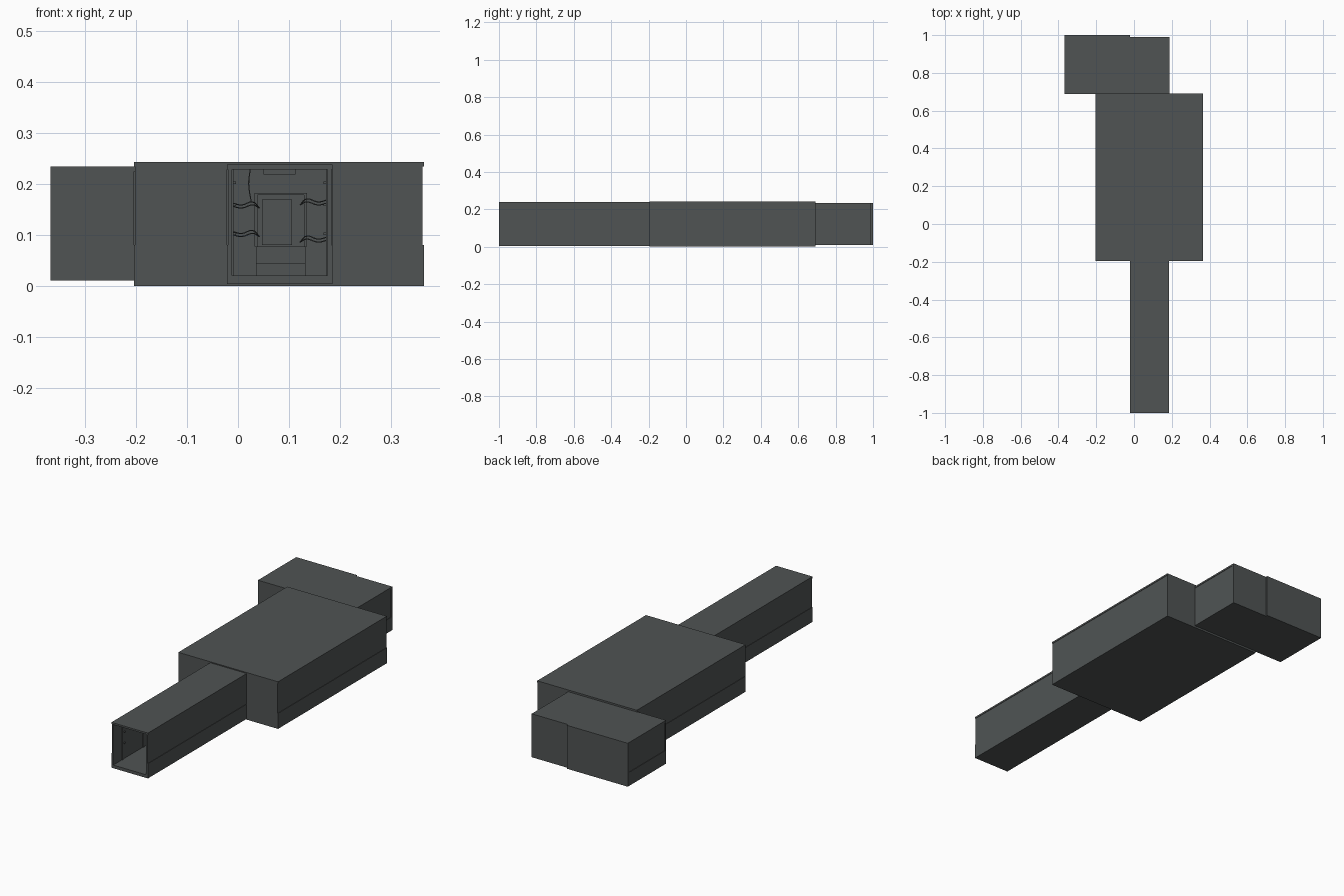
import bpy
import bmesh

if "Cube" in bpy.data.objects:
    bpy.data.objects.remove(bpy.data.objects["Cube"])

grey = bpy.data.materials.new("dark_slate_grey")
grey.use_nodes = True
colour = (0.08, 0.088, 0.088, 1)
grey.diffuse_color = colour
grey.node_tree.nodes["Principled BSDF"].inputs["Base Color"].default_value = colour


def box(name, x, y, z):
    """Axis-aligned block from (low, high) pairs."""
    bm = bmesh.new()
    bmesh.ops.create_cube(bm, size=1)
    for v in bm.verts:
        v.co = [r[0] if c < 0 else r[1] for c, r in zip(v.co, (x, y, z))]
    mesh = bpy.data.meshes.new(name)
    bm.to_mesh(mesh)
    bm.free()
    mesh.materials.append(grey)
    obj = bpy.data.objects.new(name, mesh)
    bpy.context.collection.objects.link(obj)
    return obj


def cable(name, points, radius):
    """Smooth round cable through the points."""
    curve = bpy.data.curves.new(name, "CURVE")
    curve.dimensions = "3D"
    curve.bevel_depth = radius
    curve.bevel_resolution = 1
    curve.resolution_u = 4
    spline = curve.splines.new("BEZIER")
    spline.bezier_points.add(len(points) - 1)
    for bp, p in zip(spline.bezier_points, points):
        bp.co = p
        bp.handle_left_type = bp.handle_right_type = "AUTO"
    curve.materials.append(grey)
    bpy.context.collection.objects.link(bpy.data.objects.new(name, curve))


def side_wall(name, outer, inward, y, z, split):
    """Long wall with a skirting panel and a slightly recessed upper panel."""
    inner = outer + inward * 0.01
    recess = outer + inward * 0.002
    box(name + "_skirting", sorted((outer, inner)), y, (z[0], split))
    box(name + "_upper", sorted((recess, inner)), y, (split, z[1]))


# Entrance corridor, open at the front
CX, CY = (-0.022, 0.186), (-1.0, -0.19)
box("corridor_floor", CX, CY, (0.004, 0.02))
box("corridor_ceiling", CX, CY, (0.229, 0.238))
side_wall("corridor_right_wall", CX[0], 1, CY, (0.02, 0.229), 0.08)
side_wall("corridor_left_wall", CX[1], -1, CY, (0.02, 0.229), 0.08)

# Main hall
HX, HY = (-0.204, 0.365), (-0.195, 0.692)
box("hall_floor", HX, HY, (0, 0.012))
box("hall_ceiling", HX, HY, (0.234, 0.243))
side_wall("hall_right_wall", HX[0], 1, HY, (0.012, 0.234), 0.08)
side_wall("hall_left_wall", HX[1], -1, HY, (0.012, 0.234), 0.08)
for side, x in (("right", (HX[0] + 0.002, CX[0])), ("left", (CX[1], HX[1] - 0.002))):
    box("hall_front_wall_" + side, x, (HY[0], HY[0] + 0.01), (0.012, 0.234))

# Bulkhead at the hall's far end, with a raised doorway
DX, DZ = (0.035, 0.133), (0.077, 0.182)
BY = (0.682, 0.692)
box("bulkhead_right", (HX[0] + 0.002, DX[0]), BY, (0.012, 0.234))
box("bulkhead_left", (DX[1], HX[1] - 0.002), BY, (0.012, 0.234))
box("bulkhead_lintel", DX, BY, (DZ[1], 0.234))
box("bulkhead_sill", DX, BY, (0.012, DZ[0]))
for side, x in (("right", DX[0]), ("left", DX[1])):
    box("door_jamb_" + side, (x - 0.003, x + 0.003), (0.676, 0.692), DZ)
box("door_head", DX, (0.676, 0.692), (DZ[1] - 0.004, DZ[1]))
box("door_landing", DX, (0.6, 0.682), (0.012, DZ[0]))
box("door_step", DX, (0.56, 0.6), (0.012, 0.045))

# Rear cross passage
RX, RY, RZ = (-0.368, 0.188), (0.688, 0.99), (0.01, 0.234)
JOINT = -0.02
box("rear_floor", RX, RY, (RZ[0], 0.02))
box("rear_ceiling", RX, RY, (0.225, RZ[1]))
side_wall("rear_right_wall", RX[0], 1, RY, (0.02, 0.225), 0.08)
side_wall("rear_left_wall", RX[1], -1, RY, (0.02, 0.225), 0.08)
box("rear_front_wall", (RX[0], HX[0]), (RY[0], RY[0] + 0.01), RZ)
box("rear_back_wall", (JOINT, RX[1]), (0.978, RY[1]), RZ)
box("rear_back_panel", (RX[0], JOINT), (0.985, 1.0), RZ)
box("rear_inner_panel", (0.047, 0.106), (0.972, 0.978), (0.08, 0.17))

# Corridor ribs, brackets and ceiling lights
for i in range(5):
    y = -0.93 + i * 0.17
    for side, wall, d in (("right", -0.012, 1), ("left", 0.176, -1)):
        box(f"rib_{side}_{i}", sorted((wall, wall + d * 0.003)), (y, y + 0.012), (0.02, 0.229))
        for j, z in enumerate((0.1, 0.157, 0.2)):
            box(f"bracket_{side}_{i}_{j}", sorted((wall, wall + d * 0.008)),
                (y + 0.012, y + 0.02), (z, z + 0.005))
    box(f"ceiling_light_{i}", (0.05, 0.113), (y + 0.04, y + 0.1), (0.219, 0.229))

# Loose cables reaching out from the walls
for side, wall, d, heights in (("right", -0.012, 1, (0.101, 0.157)),
                               ("left", 0.176, -1, (0.09, 0.163))):
    for j, z in enumerate(heights):
        for k in range(2):
            y = -0.5 + 0.04 * k
            lift = 0.006 * k
            cable(f"loose_cable_{side}_{j}_{k}",
                  [(wall, y, z + lift), (wall + d * 0.02, y + 0.02, z - 0.004 + lift),
                   (wall + d * 0.04, y + 0.03, z + 0.002 + lift),
                   (wall + d * 0.054, y + 0.05, z - 0.004)], 0.0012)
cable("hanging_cable", [(0.024, -0.4, 0.229), (0.021, -0.4, 0.2), (0.026, -0.4, 0.165)], 0.0012)
